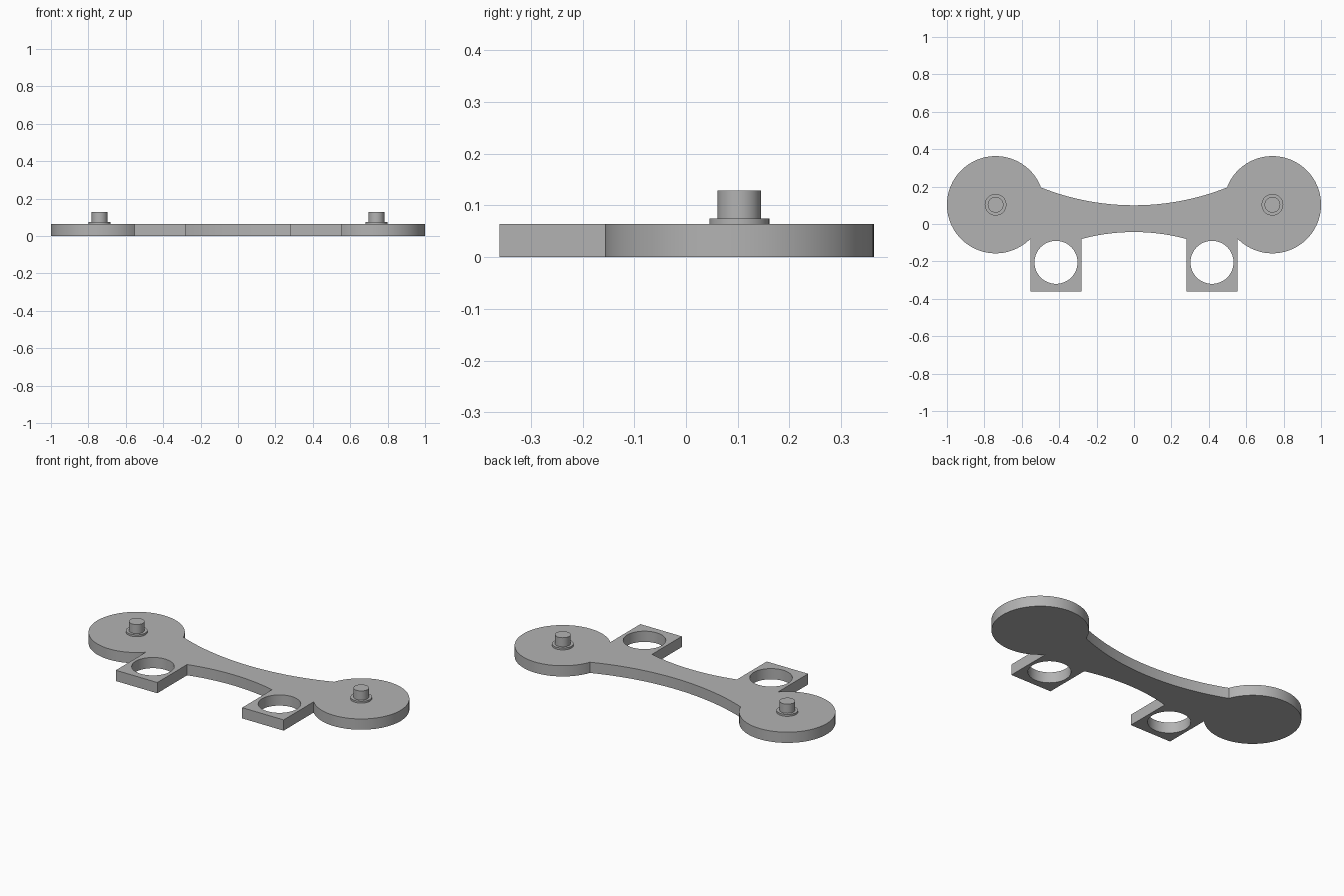
import bpy, bmesh
from math import sin, cos, pi, radians, sqrt

cube = bpy.data.objects.get("Cube")
if cube:
    bpy.data.objects.remove(cube, do_unlink=True)

THICK = 0.064
DISC_X, DISC_Y, DISC_R = 0.74, 0.103, 0.26
HOLE_X, HOLE_Y, HOLE_R = 0.417, -0.205, 0.115
TAB_IN, TAB_OUT, TAB_FRONT = 0.28, 0.553, -0.36

grey = bpy.data.materials.new("plain grey")
grey.use_nodes = True
colour = (0.45, 0.45, 0.45, 1)
grey.diffuse_color = colour
grey.node_tree.nodes["Principled BSDF"].inputs["Base Color"].default_value = colour


def arc(cx, cy, r, start, end, n):
    """Points along an arc, angles in degrees."""
    angles = [radians(start + (end - start) * i / n) for i in range(n + 1)]
    return [(cx + r * cos(a), cy + r * sin(a)) for a in angles]


def bow(x_end, y_mid, r, side, n=16):
    """Shallow arc from the middle out to x_end, rising or falling by side."""
    xs = [x_end * i / n for i in range(n + 1)]
    return [(x, y_mid + side * (r - sqrt(r * r - x * x))) for x in xs]


def finish(bm, name):
    bmesh.ops.recalc_face_normals(bm, faces=bm.faces)
    mesh = bpy.data.meshes.new(name)
    bm.to_mesh(mesh)
    bm.free()
    mesh.materials.append(grey)
    obj = bpy.data.objects.new(name, mesh)
    bpy.context.collection.objects.link(obj)
    bpy.ops.object.select_all(action="DESELECT")
    obj.select_set(True)
    bpy.context.view_layer.objects.active = obj
    bpy.ops.object.shade_smooth_by_angle(angle=radians(30))
    return obj


def add_loop(bm, points):
    verts = [bm.verts.new((x, y, 0)) for x, y in points]
    return [bm.edges.new((v, verts[i - 1])) for i, v in enumerate(verts)]


# Half outline: back bow, end disc, tab, front bow
half = bow(0.497, 0.10, 1.345, 1)
half += arc(DISC_X, DISC_Y, DISC_R, 159.2, -136, 72)[1:]
half += [(TAB_OUT, TAB_FRONT), (TAB_IN, TAB_FRONT)]
half += bow(TAB_IN, -0.043, 1.08, -1)[::-1]
outline = half + [(-x, y) for x, y in half[-2:0:-1]]

# Flat plate with two round holes
bm = bmesh.new()
edges = add_loop(bm, outline)
for side in (-1, 1):
    edges += add_loop(bm, arc(side * HOLE_X, HOLE_Y, HOLE_R, 0, 360, 64)[:-1])
bmesh.ops.triangle_fill(bm, edges=edges, use_beauty=True)
top = bmesh.ops.extrude_face_region(bm, geom=bm.faces[:])["geom"]
bmesh.ops.translate(bm, vec=(0, 0, THICK),
                    verts=[g for g in top if isinstance(g, bmesh.types.BMVert)])
finish(bm, "plate")


# Stepped pins: a wide collar and a narrow post, spun from one profile
def pin(name, x):
    bm = bmesh.new()
    profile = [(0, THICK - 0.01), (0.058, THICK - 0.01), (0.058, 0.075),
               (0.042, 0.075), (0.042, 0.129), (0, 0.129)]
    verts = [bm.verts.new((r, 0, z)) for r, z in profile]
    line = [bm.edges.new(pair) for pair in zip(verts, verts[1:])]
    bmesh.ops.spin(bm, geom=verts + line, cent=(0, 0, 0), axis=(0, 0, 1),
                   angle=2 * pi, steps=40, use_merge=True)
    bmesh.ops.remove_doubles(bm, verts=bm.verts, dist=0.0001)
    finish(bm, name).location = (x, DISC_Y, 0)


pin("left_pin", DISC_X)
pin("right_pin", -DISC_X)
